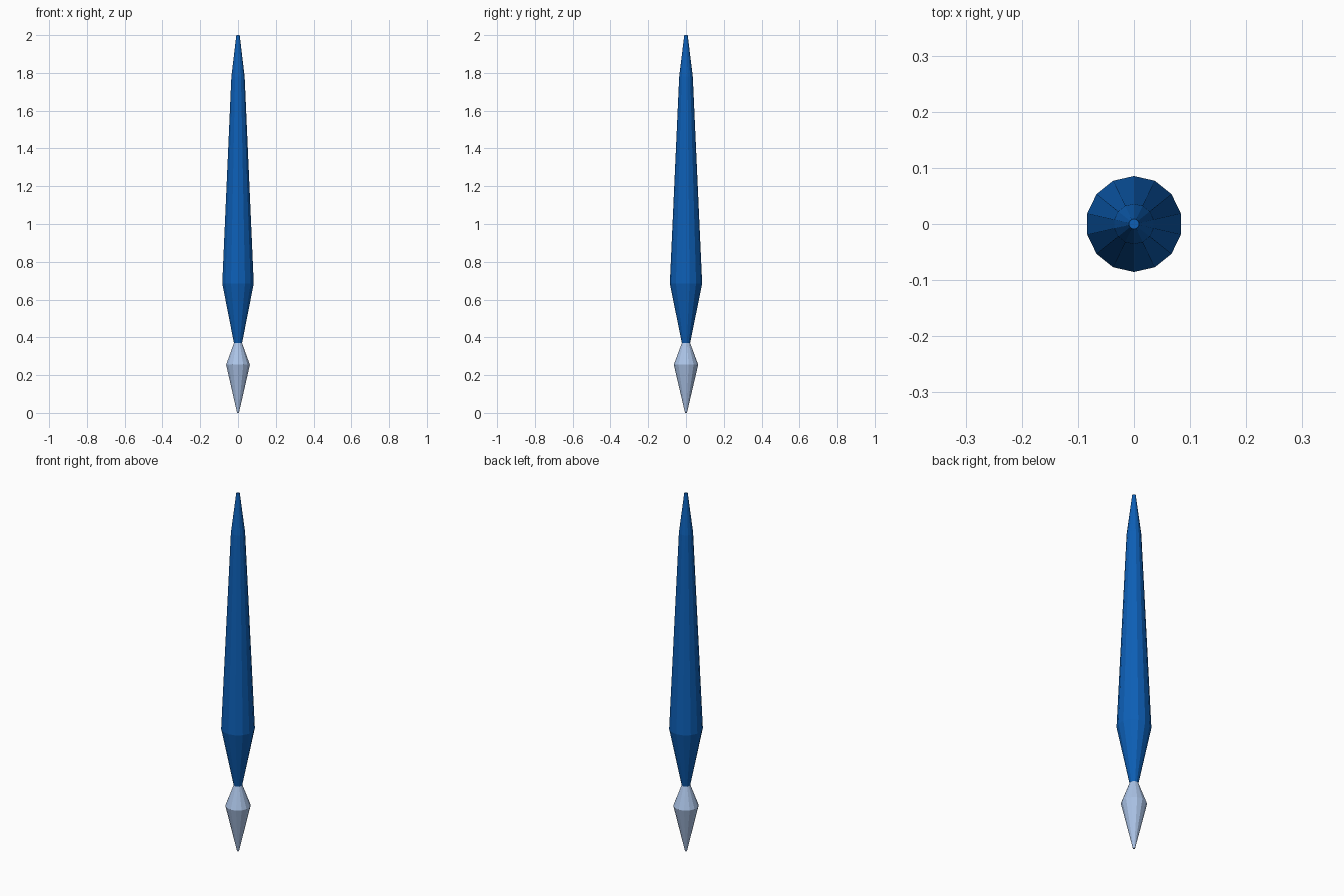
import bpy, bmesh, math

if "Cube" in bpy.data.objects:
    bpy.data.objects.remove(bpy.data.objects["Cube"])

SIDES = 14


def material(name, rgb):
    m = bpy.data.materials.new(name)
    m.diffuse_color = (*rgb, 1)
    m.use_nodes = True
    m.node_tree.nodes["Principled BSDF"].inputs["Base Color"].default_value = m.diffuse_color
    return m


def lathe(name, profile, mat):
    """Flat-faced turned solid from (radius, height) pairs, bottom to top."""
    bm = bmesh.new()
    rings = []
    for r, z in profile:
        ring = []
        for i in range(SIDES):
            a = math.pi / 2 + 2 * math.pi * i / SIDES
            ring.append(bm.verts.new((r * math.cos(a), r * math.sin(a), z)))
        rings.append(ring)
    for lo, hi in zip(rings, rings[1:]):
        for i in range(SIDES):
            j = (i + 1) % SIDES
            bm.faces.new((lo[i], lo[j], hi[j], hi[i]))
    bm.faces.new(rings[0][::-1])
    bm.faces.new(rings[-1])
    me = bpy.data.meshes.new(name)
    bm.to_mesh(me)
    bm.free()
    me.materials.append(mat)
    ob = bpy.data.objects.new(name, me)
    bpy.context.collection.objects.link(ob)
    return ob


blue = material("deep blue", (0.004, 0.115, 0.47))
silver = material("pale blue silver", (0.41, 0.55, 0.80))

# Pointed metal tip at the bottom
lathe("tip", [(0.005, 0), (0.0645, 0.255), (0.022, 0.37)], silver)
# Long tapered handle
lathe("handle", [(0.022, 0.37), (0.0855, 0.685), (0.036, 1.78), (0.009, 2.0)], blue)
